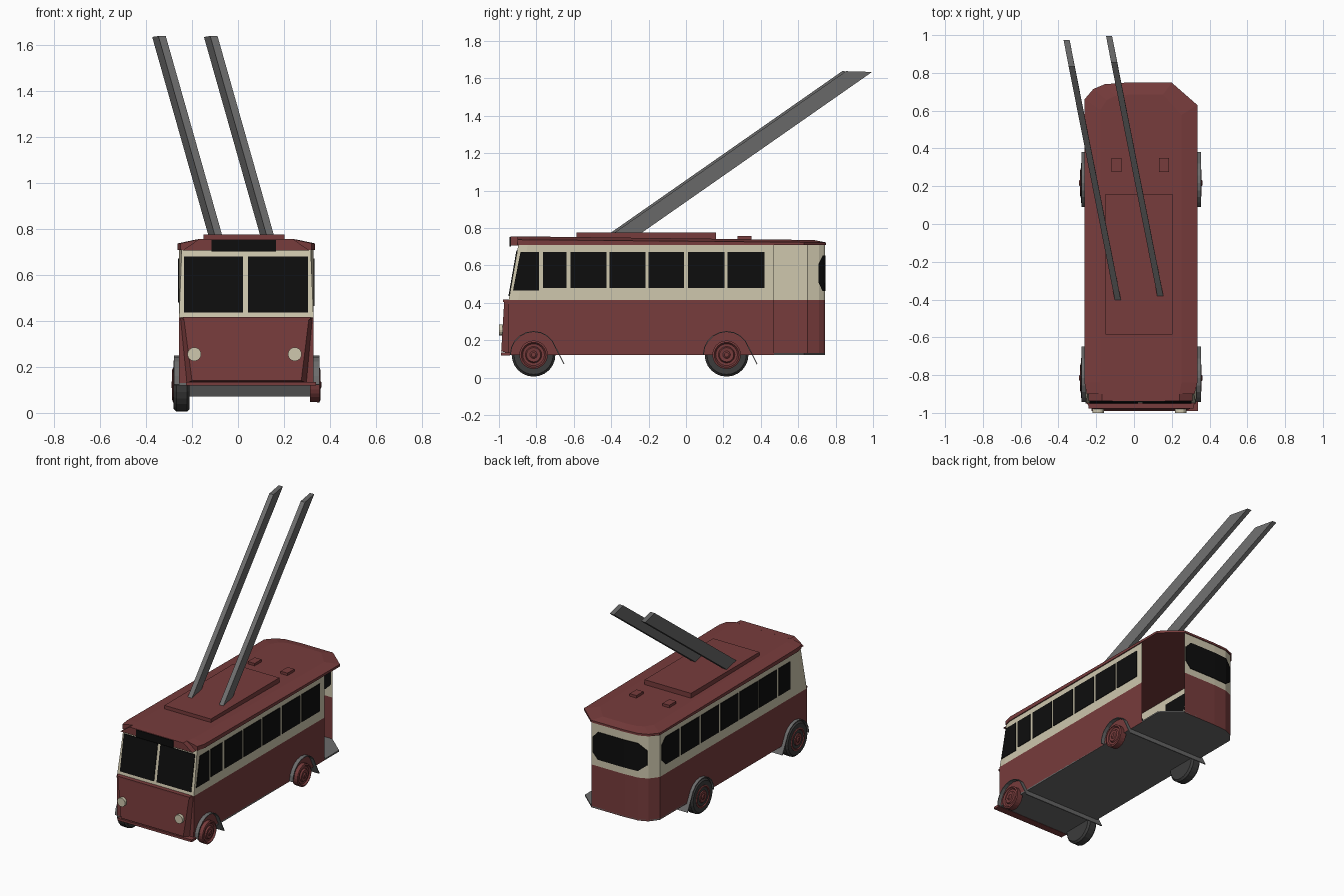
import bpy, bmesh, math
from mathutils import Vector

old = bpy.data.objects.get("Cube")
if old:
    bpy.data.objects.remove(old, do_unlink=True)


def material(name, rgb):
    m = bpy.data.materials.new(name)
    m.use_nodes = True
    col = (*rgb, 1)
    m.diffuse_color = col
    m.node_tree.nodes["Principled BSDF"].inputs["Base Color"].default_value = col
    return m


RED = material("maroon paint", (0.185, 0.045, 0.045))
CREAM = material("cream paint", (0.62, 0.57, 0.42))
BLACK = material("dark glass", (0.004, 0.004, 0.004))
GREY = material("grey metal", (0.15, 0.15, 0.15))
TYRE = material("tyre rubber", (0.045, 0.045, 0.045))


def loft(name, rings, mats, closed=True, caps=True):
    """Skin a list of point rings; mats may hold one material per band."""
    bm = bmesh.new()
    rows = [[bm.verts.new(p) for p in ring] for ring in rings]
    n = len(rows[0])
    for band, (a, b) in enumerate(zip(rows, rows[1:])):
        for i in range(n if closed else n - 1):
            j = (i + 1) % n
            f = bm.faces.new((a[i], a[j], b[j], b[i]))
            f.material_index = min(band, len(mats) - 1)
    if caps:
        bm.faces.new(rows[0][::-1])
        bm.faces.new(rows[-1]).material_index = len(mats) - 1
    bmesh.ops.recalc_face_normals(bm, faces=bm.faces)
    me = bpy.data.meshes.new(name)
    bm.to_mesh(me)
    bm.free()
    for m in mats:
        me.materials.append(m)
    ob = bpy.data.objects.new(name, me)
    bpy.context.collection.objects.link(ob)
    return ob


def prism(name, pts, vec, mat):
    pts = [Vector(p) for p in pts]
    return loft(name, [pts, [p + Vector(vec) for p in pts]], [mat])


def box(name, x, y, z, mat):
    pts = [(x[0], y[0], z[0]), (x[1], y[0], z[0]), (x[1], y[1], z[0]), (x[0], y[1], z[0])]
    return prism(name, pts, (0, 0, z[1] - z[0]), mat)


def lathe(name, profile, centre, side, mat, n=24):
    """Turn (radius, outward) points about the x axis."""
    cx, cy, cz = centre
    rings = [[(cx + side * o, cy + r * math.cos(math.tau * i / n), cz + r * math.sin(math.tau * i / n))
              for i in range(n)] for r, o in profile]
    return loft(name, rings, [mat])


LEFT, RIGHT = 0.328, -0.256
LOW, WAIST, TOP = 0.12, 0.415, 0.718
REAR = [(RIGHT, 0.65), (-0.21, 0.71), (-0.15, 0.735), (-0.05, 0.742), (0.2, 0.742)]

# body walls: a thin shell, open at the left rear platform
def wall(z, front, pinch=0.0):
    path = [(LEFT, 0.47), (LEFT, front + 0.05), (LEFT - pinch, front), (RIGHT + pinch, front),
            (RIGHT, front + 0.05)] + REAR
    return [(x, y, z) for x, y in path]


loft("body_shell", [wall(LOW, -0.95), wall(WAIST, -0.948), wall(TOP, -0.895, 0.012)],
     [RED, CREAM], closed=False, caps=False)

# floor
plan = [(LEFT, -0.95), (LEFT, 0.63), (0.2, 0.742)] + REAR[:-1][::-1] + [(RIGHT, -0.95)]
prism("floor", [(x, y, LOW) for x, y in plan], (0, 0, 0.01), GREY)

# roof: overhanging rim and a raised centre sloping down to the rear
rim = [(0.32, -0.9), (0.335, -0.84), (0.335, 0.63), (0.2, 0.748), (-0.05, 0.748),
       (-0.155, 0.74), (-0.215, 0.715), (-0.262, 0.66), (-0.262, -0.84), (-0.25, -0.9)]


def roof_ring(z, k, slope):
    return [(0.036 + (x - 0.036) * k, y * (1 - (1 - k) * 0.3) if y > 0 else y, z - slope * (y + 0.9))
            for x, y in rim]


loft("roof", [roof_ring(0.708, 1, 0), roof_ring(0.737, 1, 0.009), roof_ring(0.755, 0.72, 0.012)], [RED])
prism("roof_visor", [(-0.24, -0.89, 0.706), (-0.17, -0.89, 0.755), (0.24, -0.89, 0.755),
                     (0.31, -0.89, 0.706)], (0, -0.048, 0), RED)
box("destination_sign", (-0.115, 0.165), (-0.943, -0.936), (0.702, 0.752), BLACK)
box("roof_plate", (-0.15, 0.203), (-0.585, 0.16), (0.735, 0.775), RED)
for x in (-0.118, 0.132):
    box("roof_vent", (x, x + 0.052), (0.275, 0.35), (0.72, 0.757), RED)

# current collector poles: slanted bars with level ends
for x, y in ((-0.08, -0.02), (0.145, 0.0)):
    rings = []
    for dx, y0, z in ((0, -0.41, 0.755), (-0.25, 0.855, 1.638)):
        a, b = x + dx, y + y0
        rings.append([(a - 0.016, b, z), (a + 0.016, b, z),
                      (a - 0.011, b + 0.14, z - 0.004), (a - 0.043, b + 0.14, z - 0.004)])
    loft("collector_pole", rings, [GREY])

# side windows
BAYS = [(-0.765, -0.64), (-0.617, -0.425), (-0.41, -0.217), (-0.2, -0.01), (0.01, 0.205), (0.222, 0.42)]
for x, d in ((LEFT, 0.004), (RIGHT, -0.004)):
    for a, b in BAYS:
        prism("side_window", [(x, a, 0.48), (x, b, 0.48), (x, b, 0.67), (x, a, 0.67)], (d, 0, 0), BLACK)
prism("left_cab_window", [(LEFT, -0.925, 0.465), (LEFT, -0.785, 0.465), (LEFT, -0.785, 0.67),
                          (LEFT, -0.885, 0.67)], (0.004, 0, 0), BLACK)
prism("right_rear_window", [(RIGHT, 0.44, 0.48), (RIGHT, 0.59, 0.48), (RIGHT, 0.63, 0.52),
                            (RIGHT, 0.63, 0.63), (RIGHT, 0.59, 0.67), (RIGHT, 0.44, 0.67)],
      (-0.004, 0, 0), BLACK)

# windscreen panes on the raked front
def rake(z):
    return -0.948 + (z - WAIST) * 0.053 / (TOP - WAIST)


for a, b in ((-0.235, 0.022), (0.044, 0.305)):
    prism("windscreen", [(x, rake(z), z) for x, z in ((a, 0.437), (b, 0.437), (b, 0.68), (a, 0.68))],
          (0, -0.005, 0), BLACK)

# rear window wrapped round the back, seen from both sides
cols = [(0.19, 0.742, 0.052), (0.15, 0.742, 0.095), (-0.05, 0.742, 0.095),
        (-0.15, 0.735, 0.095), (-0.205, 0.713, 0.05)]
rear = loft("rear_window", [[(x, y, 0.557 + s * h) for x, y, h in cols] for s in (-1, 1)],
            [BLACK], closed=False, caps=False)
mod = rear.modifiers.new("thickness", "SOLIDIFY")
mod.thickness, mod.offset = 0.009, 0

# tapered nose, bumper strip and headlights
loft("nose", [[(-0.252, -0.945, 0.415), (0.325, -0.945, 0.415), (0.3, -0.945, 0.13), (-0.225, -0.945, 0.13)],
              [(-0.235, -0.972, 0.408), (0.308, -0.972, 0.408), (0.275, -0.988, 0.14), (-0.2, -0.988, 0.14)]],
     [RED])
box("waist_ledge", (-0.24, 0.315), (-0.978, -0.945), (0.405, 0.416), RED)
box("front_bumper", (-0.225, 0.34), (-0.99, -0.94), (0.118, 0.134), RED)
for x in (-0.19, 0.247):
    ring = [(x + 0.03 * math.cos(math.tau * i / 16), -0.975, 0.255 + 0.03 * math.sin(math.tau * i / 16))
            for i in range(16)]
    prism("headlight", ring, (0, -0.025, 0), CREAM)

# wheels: full tyres on the right, hubs on both sides, arched mudguards across the width
HUB = [(0.075, -0.03), (0.076, 0.012), (0.066, 0.016), (0.058, 0.006), (0.044, 0.006),
       (0.038, 0.016), (0.02, 0.014), (0.012, 0.02)]
TREAD = [(0.07, -0.07), (0.105, -0.07), (0.117, -0.058), (0.117, -0.012), (0.105, 0), (0.07, 0)]
for end, y in (("front", -0.815), ("rear", 0.217)):
    lathe(end + "_right_tyre", TREAD, (-0.28, y, 0.122), -1, TYRE)
    lathe(end + "_right_hub", HUB, (-0.27, y, 0.122), -1, RED)
    lathe(end + "_left_hub", HUB, (0.342, y, 0.122), 1, RED)
    arc = [(y - 0.124 * math.cos(math.pi * i / 10), 0.122 + 0.124 * math.sin(math.pi * i / 10))
           for i in range(10)] + [(y + 0.163, 0.072)]
    guard = loft(end + "_mudguard", [[(x, b, c) for b, c in arc] for x in (-0.278, 0.354)],
                 [GREY], closed=False, caps=False)
    mod = guard.modifiers.new("thickness", "SOLIDIFY")
    mod.thickness, mod.offset = 0.005, 0
